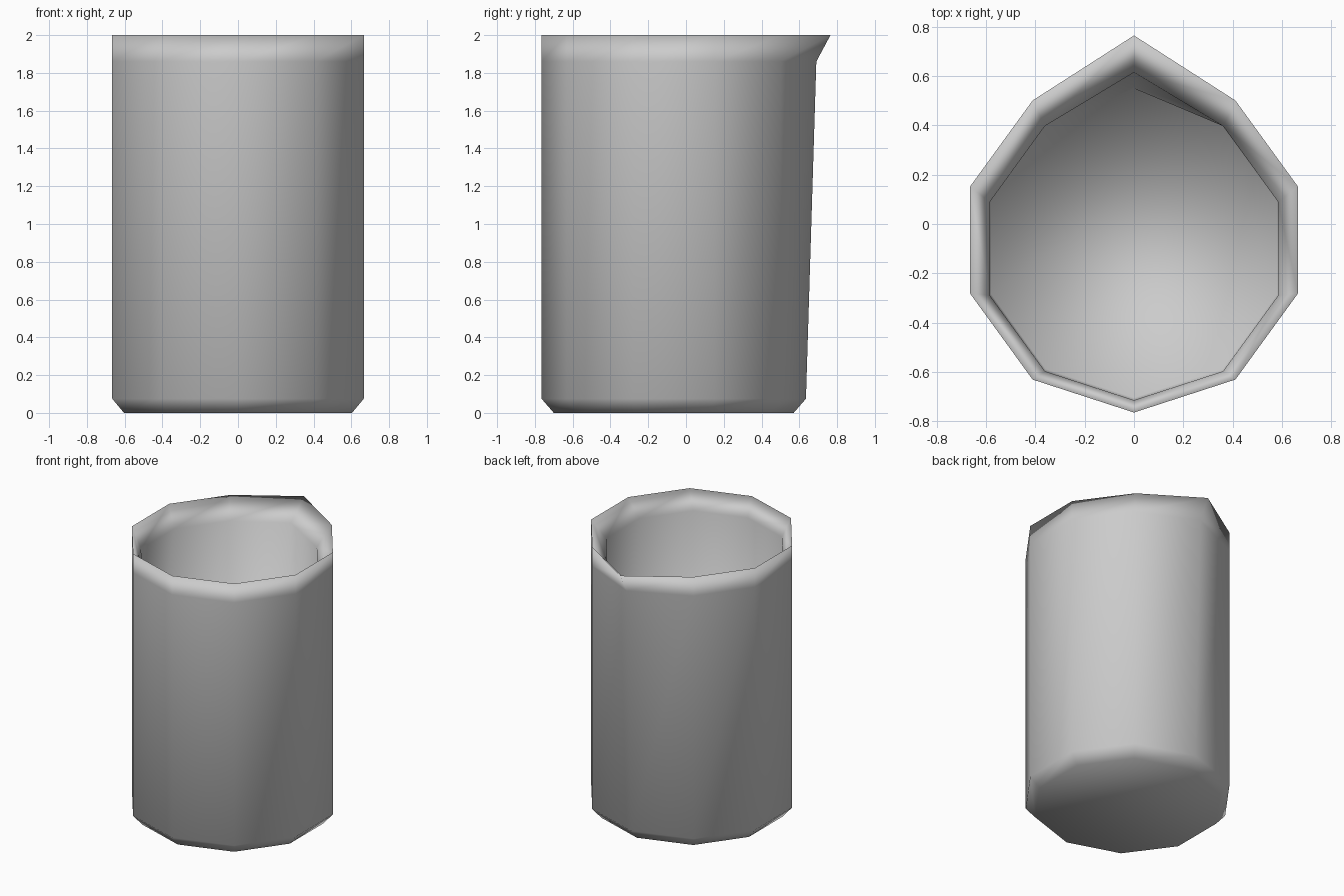
import bpy
import bmesh
import math

cube = bpy.data.objects.get("Cube")
if cube:
    bpy.data.objects.remove(cube)

SIDES = 10

# One plain grey material
grey = bpy.data.materials.new("grey")
grey.use_nodes = True
grey.diffuse_color = (0.6, 0.6, 0.6, 1)
grey.node_tree.nodes["Principled BSDF"].inputs["Base Color"].default_value = (0.6, 0.6, 0.6, 1)


def add_ring(bm, radius, centre_y, z, spout_y):
    """Ten-sided ring whose first (rear) corner is pulled to the spout position."""
    ring = []
    for i in range(SIDES):
        a = math.pi / 2 + math.tau * i / SIDES
        y = spout_y if i == 0 else centre_y + radius * math.sin(a)
        ring.append(bm.verts.new((radius * math.cos(a), y, z)))
    return ring


# Profile from the base, up the outside, over the thin lip and down the inside:
# radius, centre y, height, rear corner y
profile = [
    (0.635, -0.065, 0.0, 0.57),
    (0.70, -0.065, 0.075, 0.635),
    (0.70, -0.065, 1.86, 0.69),
    (0.70, -0.065, 2.0, 0.765),
    (0.615, -0.10, 1.86, 0.615),
    (0.61, -0.095, 0.08, 0.55),
]

bm = bmesh.new()
rings = [add_ring(bm, *p) for p in profile]
for low, high in zip(rings, rings[1:]):
    for i in range(SIDES):
        j = (i + 1) % SIDES
        bm.faces.new((low[i], low[j], high[j], high[i]))

# Underside and inner floor
bm.faces.new(list(reversed(rings[0])))
bm.faces.new(rings[-1])
for face in bm.faces:
    face.smooth = True

mesh = bpy.data.meshes.new("beaker")
bm.to_mesh(mesh)
bm.free()
mesh.materials.append(grey)
beaker = bpy.data.objects.new("beaker", mesh)
bpy.context.collection.objects.link(beaker)
